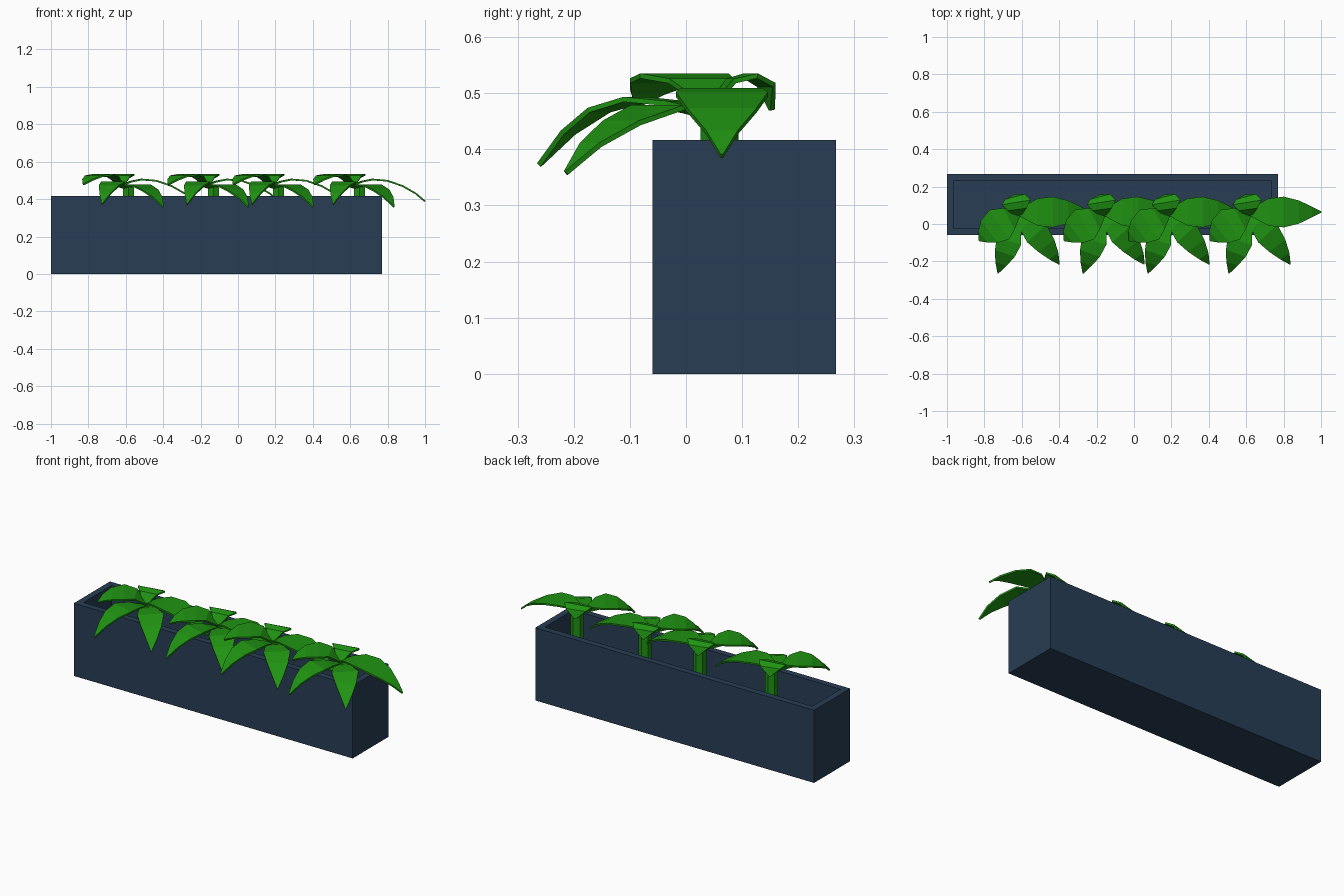
import bpy, bmesh, math
from mathutils import Vector

if "Cube" in bpy.data.objects:
    bpy.data.objects.remove(bpy.data.objects["Cube"])


def material(name, color):
    m = bpy.data.materials.new(name)
    m.diffuse_color = (*color, 1)
    m.use_nodes = True
    m.node_tree.nodes["Principled BSDF"].inputs["Base Color"].default_value = m.diffuse_color
    return m


NAVY = material("navy", (0.021, 0.047, 0.09))
GREEN = material("leaf_green", (0.014, 0.29, 0.006))


def finish(name, bm, mat):
    bmesh.ops.recalc_face_normals(bm, faces=bm.faces[:])
    me = bpy.data.meshes.new(name)
    bm.to_mesh(me)
    bm.free()
    me.materials.append(mat)
    ob = bpy.data.objects.new(name, me)
    bpy.context.collection.objects.link(ob)
    return ob


# Planter: nested rectangular rings from outer base over the rim to the inner floor
X0, X1, Y0, Y1, H, T = -1.0, 0.77, -0.06, 0.267, 0.417, 0.036
bm = bmesh.new()
rings = []
for inset, z in ((0, 0), (0, H), (T, H), (T, T)):
    a, b, c, d = X0 + inset, X1 - inset, Y0 + inset, Y1 - inset
    rings.append([bm.verts.new((x, y, z)) for x, y in ((a, c), (b, c), (b, d), (a, d))])
for r, s in zip(rings, rings[1:]):
    for i in range(4):
        j = (i + 1) % 4
        bm.faces.new((r[i], r[j], s[j], s[i]))
bm.faces.new(rings[0])
bm.faces.new(rings[-1])
finish("planter_box", bm, NAVY)


def leaf(name, path, dx):
    """Strip of flat quads along a drooping path of (x, y, z, half width), tapering to a tip."""
    bm = bmesh.new()
    pts = [Vector(p[:3]) for p in path]
    rows = []
    for i, p in enumerate(path):
        d = pts[min(i + 1, len(pts) - 1)] - pts[max(i - 1, 0)]
        side = Vector((-d.y, d.x, 0)).normalized() * p[3]
        c = pts[i] + Vector((dx, 0, 0))
        rows.append([bm.verts.new(c + side), bm.verts.new(c - side)])
    for r, s in zip(rows, rows[1:]):
        bm.faces.new((r[0], r[1], s[1], s[0]))
    ob = finish(name, bm, GREEN)
    mod = ob.modifiers.new("thickness", "SOLIDIFY")
    mod.thickness = 0.009
    mod.offset = 0


# Leaf paths of the plant at the right end
LEAVES = {
    "right_leaf": [(.62, .055, .475, .01), (.66, .06, .493, .04), (.72, .063, .505, .073),
                   (.80, .064, .498, .082), (.88, .064, .470, .062), (.95, .064, .43, .028),
                   (1.0, .064, .388, .002)],
    "front_right_leaf": [(.62, .04, .46, .012), (.66, .0, .475, .045), (.715, -.05, .475, .07),
                         (.765, -.115, .447, .054), (.805, -.17, .408, .03), (.834, -.214, .358, .002)],
    "front_left_leaf": [(.615, .04, .465, .012), (.59, -.02, .482, .045), (.567, -.09, .489, .068),
                        (.545, -.155, .47, .056), (.525, -.21, .43, .032), (.508, -.262, .372, .002)],
    "left_leaf": [(.615, .05, .475, .015), (.565, .027, .522, .065), (.515, -.003, .531, .094),
                  (.463, -.04, .522, .075), (.43, -.068, .502, .04), (.408, -.088, .478, .003)],
    "back_leaf": [(.615, .045, .475, .015), (.61, .08, .522, .05), (.605, .115, .531, .078),
                  (.60, .143, .515, .055), (.595, .153, .47, .003)],
}

# Four identical plants along the box
for n, dx in enumerate((-1.235, -0.78, -0.433, 0), 1):
    bm = bmesh.new()
    bmesh.ops.create_cone(bm, cap_ends=True, segments=6, radius1=.034, radius2=.034, depth=.475 - T)
    bmesh.ops.translate(bm, verts=bm.verts[:], vec=(.65 + dx, .06, (.475 + T) / 2))
    finish(f"stem_{n}", bm, GREEN)
    for part, path in LEAVES.items():
        leaf(f"{part}_{n}", path, dx)
